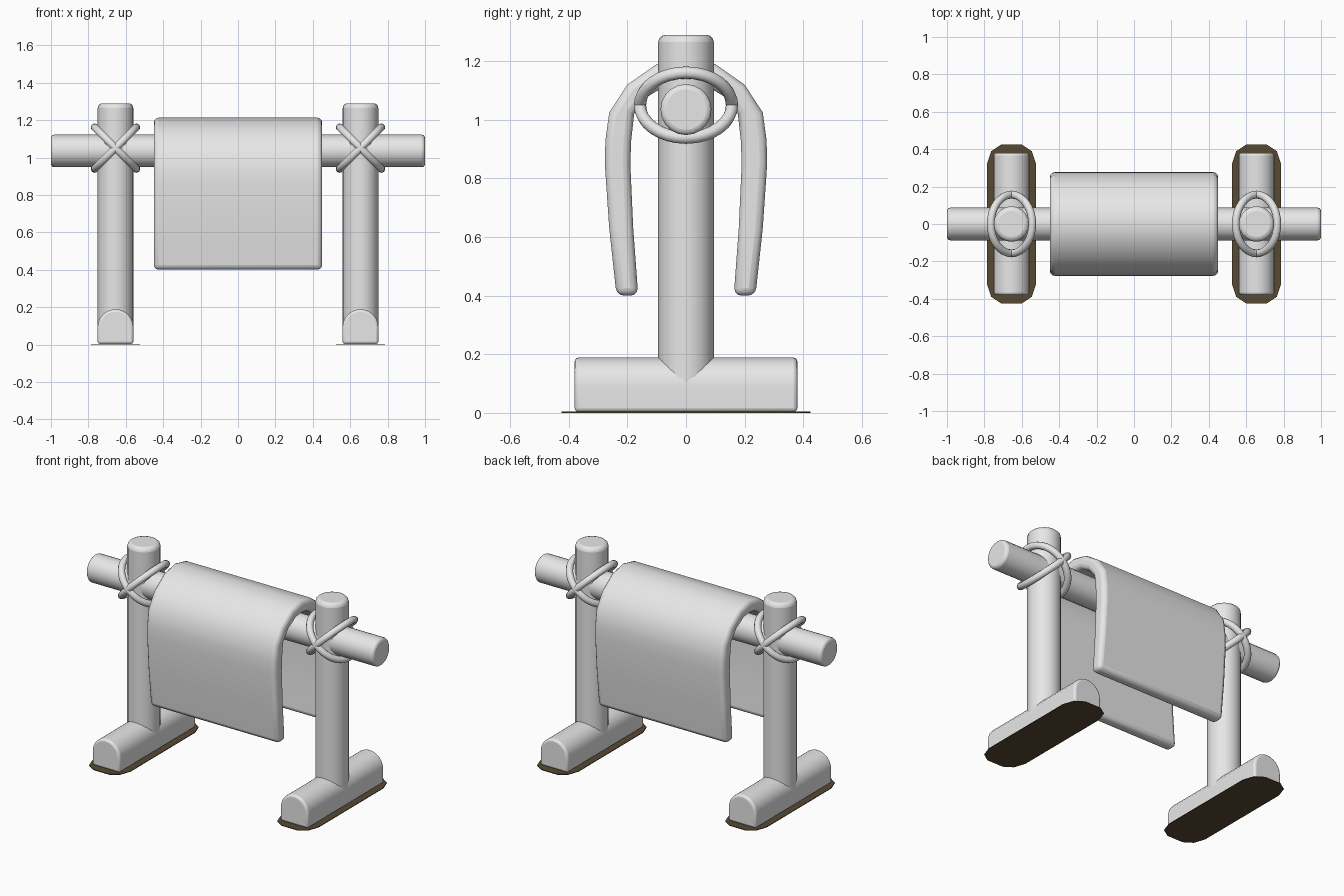
import bpy
import bmesh
import math
from mathutils import Matrix

if "Cube" in bpy.data.objects:
    bpy.data.objects.remove(bpy.data.objects["Cube"], do_unlink=True)


def make_material(name, colour):
    mat = bpy.data.materials.new(name)
    mat.use_nodes = True
    mat.diffuse_color = colour
    for node in mat.node_tree.nodes:
        if node.type == 'BSDF_PRINCIPLED':
            node.inputs["Base Color"].default_value = colour
    return mat


GREY = make_material("plain_grey", (0.8, 0.8, 0.8, 1))
BROWN = make_material("dark_earth_brown", (0.095, 0.066, 0.033, 1))

POST_X = 0.655
BEAM_Z = 1.035


def finish(name, bm, mat, bevel=0):
    """Turn a bmesh into a shaded object with optional rounded edges."""
    bmesh.ops.recalc_face_normals(bm, faces=bm.faces)
    mesh = bpy.data.meshes.new(name)
    bm.to_mesh(mesh)
    bm.free()
    mesh.materials.append(mat)
    obj = bpy.data.objects.new(name, mesh)
    bpy.context.collection.objects.link(obj)
    if bevel:
        mod = obj.modifiers.new("rounded_edges", 'BEVEL')
        mod.width = bevel
        mod.segments = 3
        mod.limit_method = 'ANGLE'
        mod.angle_limit = math.radians(50)
    bpy.ops.object.select_all(action='DESELECT')
    obj.select_set(True)
    bpy.context.view_layer.objects.active = obj
    bpy.ops.object.shade_smooth_by_angle(angle=math.radians(40))
    return obj


def log(name, radius, length, matrix, bevel):
    bm = bmesh.new()
    bmesh.ops.create_cone(bm, cap_ends=True, segments=20, radius1=radius,
                          radius2=radius, depth=length, matrix=matrix)
    return finish(name, bm, GREY, bevel)


def prism(name, points, direction, mat, bevel=0):
    """Extrude a closed outline along a direction."""
    bm = bmesh.new()
    face = bm.faces.new([bm.verts.new(p) for p in points])
    ext = bmesh.ops.extrude_face_region(bm, geom=[face])
    verts = [v for v in ext["geom"] if isinstance(v, bmesh.types.BMVert)]
    bmesh.ops.translate(bm, verts=verts, vec=direction)
    return finish(name, bm, mat, bevel)


def ring(name, centre, tilt, major=0.157, minor=0.021, around=32, sides=10):
    """Thin torus leaning about the y axis."""
    bm = bmesh.new()
    turn = Matrix.Translation(centre) @ Matrix.Rotation(tilt, 4, 'Y')
    loops = []
    for i in range(around):
        a = math.tau * i / around
        loop = []
        for j in range(sides):
            b = math.tau * j / sides
            r = major + minor * math.cos(b)
            v = bm.verts.new((r * math.cos(a), r * math.sin(a), minor * math.sin(b)))
            v.co = turn @ v.co
            loop.append(v)
        loops.append(loop)
    for i in range(around):
        p, q = loops[i], loops[(i + 1) % around]
        for j in range(sides):
            k = (j + 1) % sides
            bm.faces.new((p[j], q[j], q[k], p[k]))
    return finish(name, bm, GREY)


# Horizontal beam
log("cross_beam", 0.087, 2.0,
    Matrix.Translation((0, 0, BEAM_Z)) @ Matrix.Rotation(math.pi / 2, 4, 'Y'), 0.018)

for side, s in (("left", 1), ("right", -1)):
    x = s * POST_X

    # Upright post
    log(side + "_post", 0.095, 1.23, Matrix.Translation((x, 0, 0.675)), 0.025)

    # Half-round foot log
    half = 0.096
    outline = [(x - half, -0.38, 0.003), (x + half, -0.38, 0.003)]
    for i in range(13):
        a = math.pi * i / 12
        outline.append((x + half * math.cos(a), -0.38, 0.093 + half * math.sin(a)))
    prism(side + "_foot", outline, (0, 0.76, 0), GREY, 0.014)

    # Flat earth patch under the foot
    corner = [(0.132, 0.32), (0.108, 0.39), (0.055, 0.425)]
    quarter = corner + [(-px, py) for px, py in reversed(corner)]
    patch = quarter + [(-px, -py) for px, py in quarter]
    prism(side + "_ground_patch", [(x + px, py, 0) for px, py in patch],
          (0, 0, 0.004), BROWN)

    # Crossed rope lashing
    for label, t in (("a", 1), ("b", -1)):
        ring(side + "_lashing_" + label, (x, 0, 1.05), t * math.pi / 4)

# Blanket folded over the beam: half outlines mirrored front to back
outer = [(0.237, 0.4), (0.262, 0.63), (0.277, 0.85), (0.275, 0.93),
         (0.262, 1.025), (0.2, 1.12), (0.1, 1.19)]
inner = [(0.163, 0.4), (0.18, 0.63), (0.19, 0.85), (0.187, 0.93),
         (0.177, 1.02), (0.13, 1.08), (0.06, 1.122)]


def arch(half, top):
    return half + [(0, top)] + [(-y, z) for y, z in reversed(half)]


section = arch(outer, 1.213) + list(reversed(arch(inner, 1.13)))
prism("draped_blanket", [(-0.45, y, z) for y, z in section], (0.9, 0, 0), GREY, 0.026)
